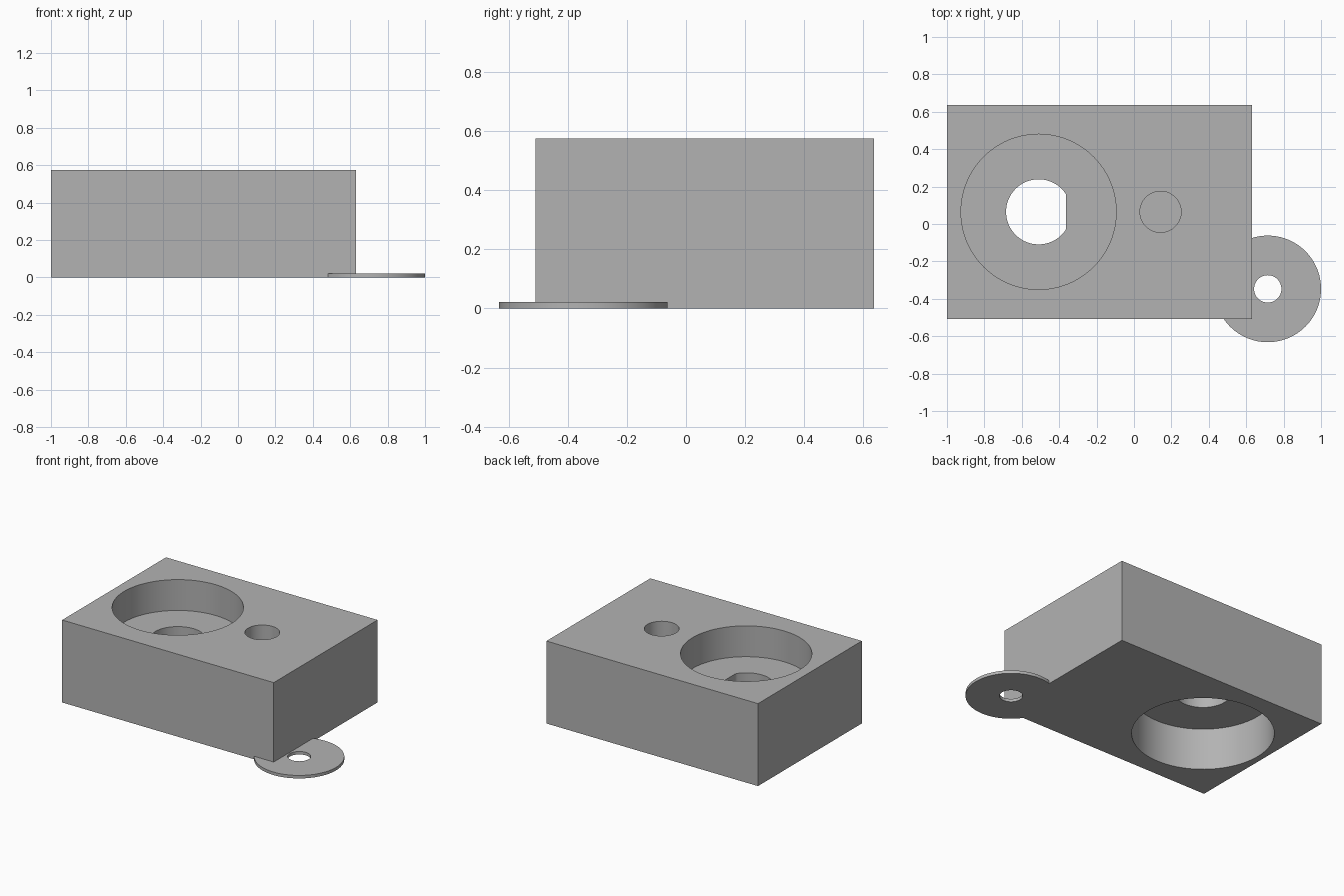
import bpy
import math

cube = bpy.data.objects.get("Cube")
if cube:
    bpy.data.objects.remove(cube, do_unlink=True)

grey = bpy.data.materials.new("plain_grey")
grey.use_nodes = True
COLOUR = (0.45, 0.45, 0.45, 1)
grey.diffuse_color = COLOUR
grey.node_tree.nodes["Principled BSDF"].inputs["Base Color"].default_value = COLOUR


def cylinder(name, x, y, radius, z0, z1):
    bpy.ops.mesh.primitive_cylinder_add(
        vertices=96, radius=radius, depth=z1 - z0, location=(x, y, (z0 + z1) / 2))
    obj = bpy.context.object
    obj.name = name
    obj.data.materials.append(grey)
    return obj


def combine(target, tool, operation):
    mod = target.modifiers.new(tool.name, "BOOLEAN")
    mod.operation = operation
    mod.solver = "EXACT"
    mod.object = tool
    bpy.context.view_layer.objects.active = target
    bpy.ops.object.modifier_apply(modifier=mod.name)
    bpy.data.objects.remove(tool, do_unlink=True)


HEIGHT = 0.575
BORE_X, MID_Y = -0.51, 0.065

# Rectangular block
bpy.ops.mesh.primitive_cube_add(size=1, location=(-0.184, 0.063, HEIGHT / 2))
block = bpy.context.object
block.name = "block"
block.scale = (1.632, 1.144, HEIGHT)
bpy.ops.object.transform_apply(location=True, rotation=False, scale=True)
block.data.materials.append(grey)

# Counterbores above and below a thin web, and a blind pin hole
combine(block, cylinder("top_bore", BORE_X, MID_Y, 0.415, 0.36, 0.7), "DIFFERENCE")
combine(block, cylinder("bottom_bore", BORE_X, MID_Y, 0.447, -0.1, 0.29), "DIFFERENCE")
combine(block, cylinder("pin_hole", 0.142, MID_Y, 0.11, 0.2, 0.7), "DIFFERENCE")

# Shaft hole through the web, with one flat side
shaft = cylinder("shaft_hole", BORE_X, MID_Y, 0.174, 0.2, 0.45)
for v in shaft.data.vertices:
    v.co.x = min(v.co.x, 0.147)
combine(block, shaft, "DIFFERENCE")

# Thin round corner tab with its own hole
tab = cylinder("corner_tab", 0.715, -0.347, 0.285, 0, 0.021)
combine(tab, cylinder("tab_hole", 0.715, -0.347, 0.073, -0.1, 0.1), "DIFFERENCE")
combine(block, tab, "UNION")

# Smooth round walls, sharp edges
bpy.ops.object.select_all(action="DESELECT")
block.select_set(True)
bpy.context.view_layer.objects.active = block
bpy.ops.object.shade_smooth_by_angle(angle=math.radians(30))
